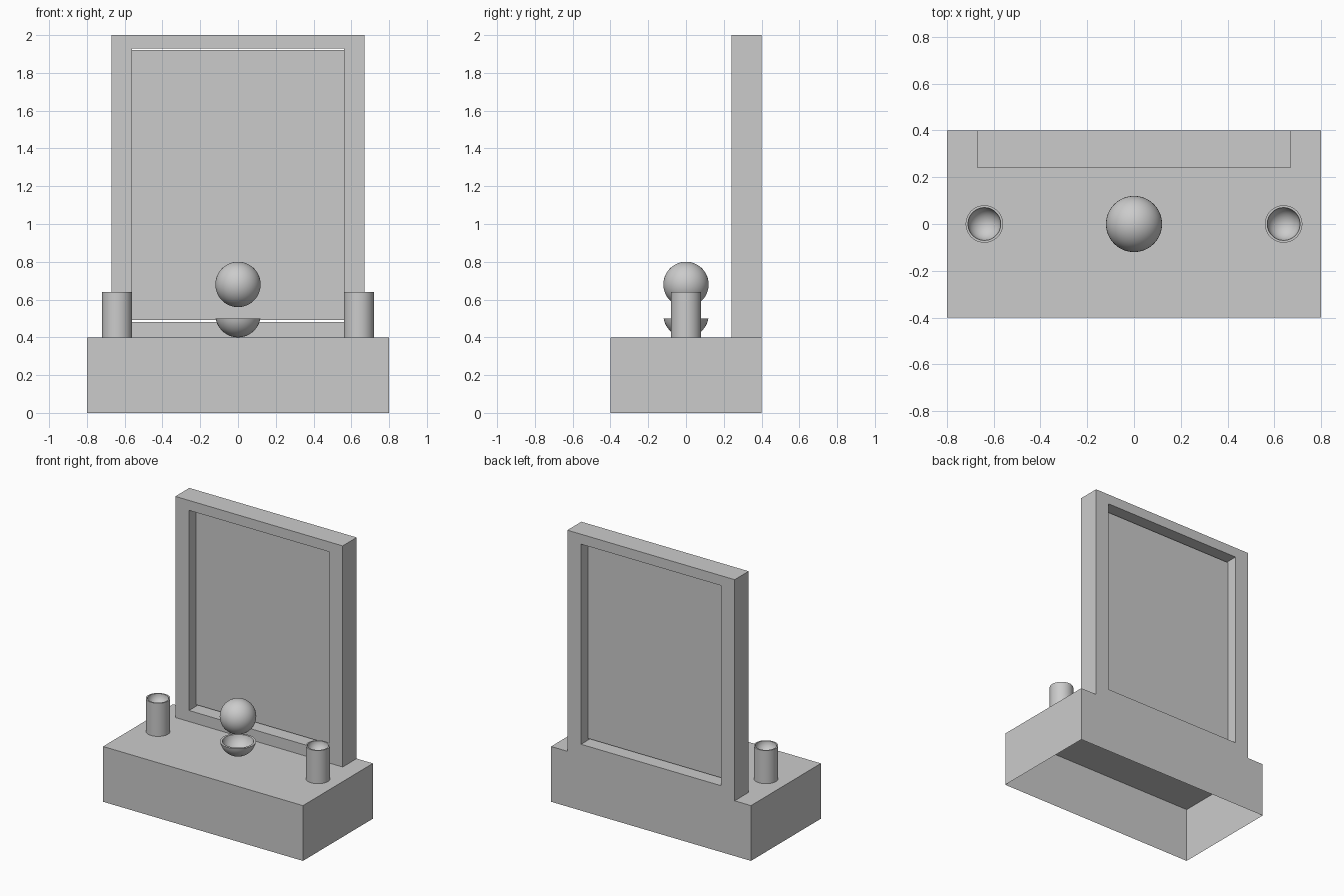
import bpy, bmesh, math

if "Cube" in bpy.data.objects:
    bpy.data.objects.remove(bpy.data.objects["Cube"])


def finish(name, bm, smooth=False):
    bmesh.ops.remove_doubles(bm, verts=bm.verts, dist=1e-5)
    bmesh.ops.recalc_face_normals(bm, faces=bm.faces)
    me = bpy.data.meshes.new(name)
    bm.to_mesh(me)
    bm.free()
    ob = bpy.data.objects.new(name, me)
    bpy.context.collection.objects.link(ob)
    if smooth:
        bpy.ops.object.select_all(action='DESELECT')
        ob.select_set(True)
        bpy.context.view_layer.objects.active = ob
        bpy.ops.object.shade_smooth_by_angle(angle=math.radians(35))
    return ob


def face(bm, *pts):
    bm.faces.new([bm.verts.new(p) for p in pts])


def lathe(name, profile, x, steps=48):
    """Spin an (r, z) profile about a vertical axis at (x, 0)."""
    bm = bmesh.new()
    vs = [bm.verts.new((x + r, 0, z)) for r, z in profile]
    es = [bm.edges.new(pair) for pair in zip(vs, vs[1:])]
    bmesh.ops.spin(bm, geom=vs + es, cent=(x, 0, 0), axis=(0, 0, 1),
                   angle=math.tau, steps=steps, use_duplicate=False)
    return finish(name, bm, True)


def arc(radius, zc, a0, a1, n=12):
    """Points on a circle; angle 0 is the equator, -90 the bottom."""
    out = []
    for i in range(n + 1):
        a = math.radians(a0 + (a1 - a0) * i / n)
        out.append((max(0.0, radius * math.cos(a)), zc + radius * math.sin(a)))
    return out


# Base and upright frame: one shell, open underneath
X, Y, H = 0.8, 0.4, 0.4
FX, FY, TOP = 0.67, 0.24, 2.0
IX, IZ0, IZ1 = 0.56, 0.48, 1.928
bm = bmesh.new()
base = [(-X, -Y), (X, -Y), (X, Y), (FX, Y), (-FX, Y), (-X, Y)]
for a, b in zip(base, base[1:] + base[:1]):
    face(bm, (*a, 0), (*b, 0), (*b, H), (*a, H))
face(bm, *[(x, y, H) for x, y in [(-X, -Y), (X, -Y), (X, Y), (FX, Y),
                                 (FX, FY), (-FX, FY), (-FX, Y), (-X, Y)]])
outer = [(-FX, H), (FX, H), (FX, TOP), (-FX, TOP)]
inner = [(-IX, IZ0), (IX, IZ0), (IX, IZ1), (-IX, IZ1)]
for i in range(4):
    j = (i + 1) % 4
    (a, b), (c, d) = (outer[i], outer[j]), (inner[i], inner[j])
    for y in (FY, Y):
        face(bm, *[(p[0], y, p[1]) for p in (a, b, d, c)])
    face(bm, *[(p[0], y, p[1]) for p, y in ((c, FY), (d, FY), (d, Y), (c, Y))])
    if i:
        face(bm, *[(p[0], y, p[1]) for p, y in ((a, FY), (b, FY), (b, Y), (a, Y))])
finish("base_and_frame", bm)

# Thin panel halfway through the frame opening
bm = bmesh.new()
face(bm, *[(x, 0.32, z) for x, z in [(-IX, 0.492), (IX, 0.492), (IX, 1.92), (-IX, 1.92)]])
finish("back_panel", bm)

# Ball floating over the bowl
lathe("ball", arc(0.12, 0.68, -90, 90, 24), 0)

# Shallow bowl with a thin rim
cut = lambda r: math.degrees(math.asin(-0.02 / r))
lathe("bowl", arc(0.12, 0.52, -90, cut(0.12)) + arc(0.105, 0.52, cut(0.105), -90), 0)

# Two cups with rounded hollows
for side, x in (("left", -0.64), ("right", 0.64)):
    lathe(side + "_cup", [(0, 0.4), (0.08, 0.4), (0.08, 0.64)] + arc(0.07, 0.64, 0, -90), x)
